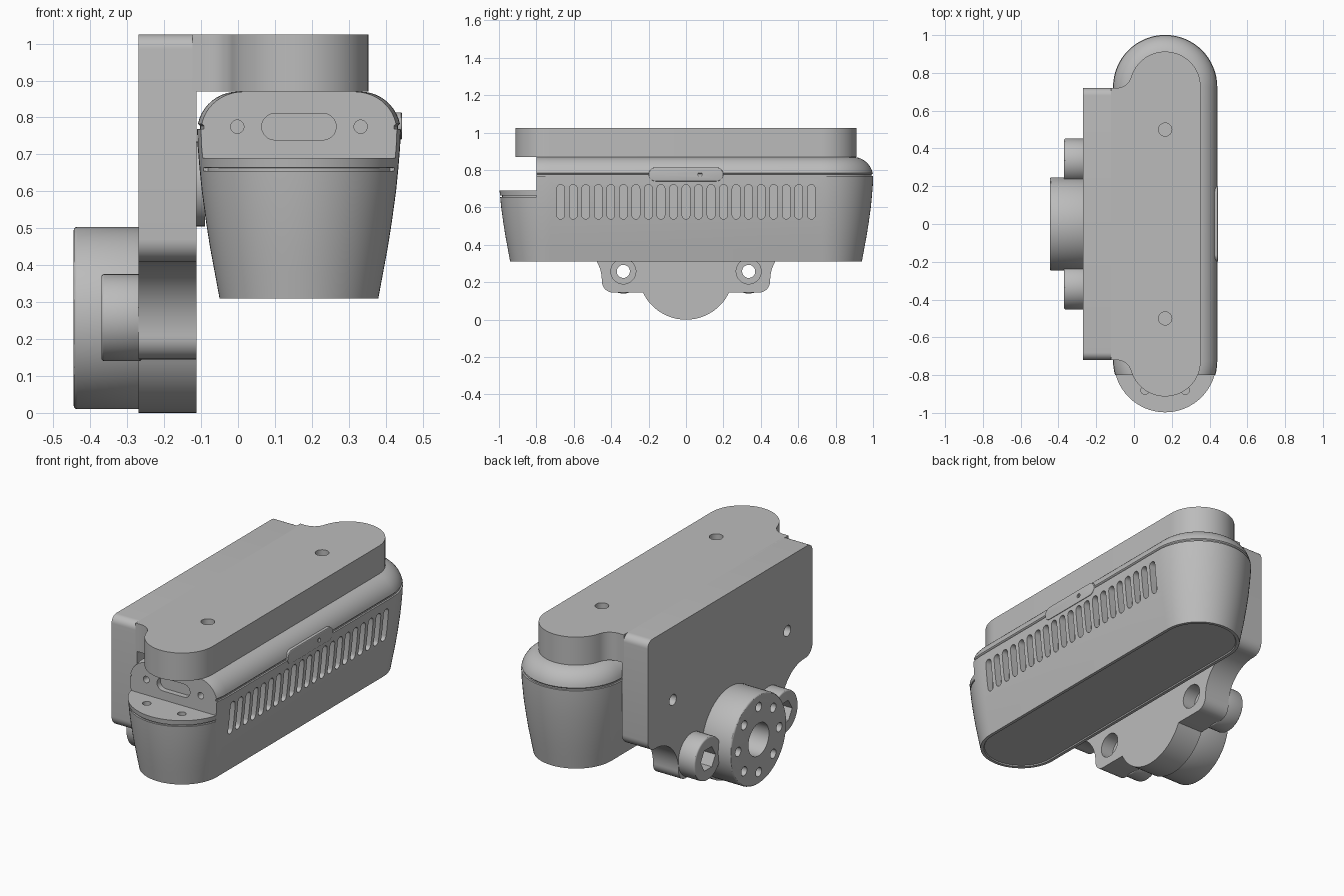
import bpy, bmesh
from math import sin, cos, pi, radians, sqrt

cube = bpy.data.objects.get("Cube")
if cube:
    bpy.data.objects.remove(cube, do_unlink=True)

grey = bpy.data.materials.new("housing grey")
grey.use_nodes = True
grey.diffuse_color = (0.5, 0.5, 0.5, 1)
grey.node_tree.nodes["Principled BSDF"].inputs["Base Color"].default_value = (0.5, 0.5, 0.5, 1)

BODY_X, SPAN = 0.165, 0.725      # body centre and half length of its straight sides
PLATE_IN, PLATE_OUT = -0.113, -0.27


def arc(cx, cy, r, a0, a1, n=12):
    angles = [radians(a0 + (a1 - a0) * i / n) for i in range(n + 1)]
    return [(cx + r * cos(a), cy + r * sin(a)) for a in angles]


def circle(cx, cy, r, n=32):
    return arc(cx, cy, r, 0, 360, n)[:-1]


def pill(cx, cy, half, r, n=10):
    """Stadium whose straight sides run along the second axis."""
    return arc(cx, cy + half, r, 0, 180, n) + arc(cx, cy - half, r, 180, 360, n)


def flip(pts):
    return [(v, u) for u, v in pts]


def make(name, bm):
    bmesh.ops.recalc_face_normals(bm, faces=bm.faces)
    mesh = bpy.data.meshes.new(name)
    bm.to_mesh(mesh)
    bm.free()
    mesh.materials.append(grey)
    ob = bpy.data.objects.new(name, mesh)
    bpy.context.collection.objects.link(ob)
    return ob


def loft(name, rings):
    """Skin closed rings of 3D points and cap both ends."""
    bm = bmesh.new()
    loops = [[bm.verts.new(p) for p in ring] for ring in rings]
    for a, b in zip(loops, loops[1:]):
        for i in range(len(a)):
            j = (i + 1) % len(a)
            bm.faces.new((a[i], a[j], b[j], b[i]))
    bm.faces.new(loops[0])
    bm.faces.new(loops[-1])
    return make(name, bm)


def prism(name, pts, axis, lo, hi):
    place = {"x": lambda u, v, w: (w, u, v),
             "y": lambda u, v, w: (u, w, v),
             "z": lambda u, v, w: (u, v, w)}[axis]
    return loft(name, [[place(u, v, w) for u, v in pts] for w in (lo, hi)])


def box(name, x0, x1, y0, y1, z0, z1):
    return prism(name, [(x0, y0), (x1, y0), (x1, y1), (x0, y1)], "z", z0, z1)


def capsule(name, profile):
    """Stack stadium rings of (height, radius)."""
    return loft(name, [[(x, y, z) for x, y in pill(BODY_X, 0, SPAN, r, 32)]
                       for z, r in profile])


def apply(ob, mod):
    bpy.context.view_layer.objects.active = ob
    bpy.ops.object.modifier_apply(modifier=mod.name)


def cut(ob, *cutters, operation="DIFFERENCE"):
    for c in cutters:
        mod = ob.modifiers.new("cut", "BOOLEAN")
        mod.operation, mod.solver, mod.object = operation, "EXACT", c
        apply(ob, mod)
        bpy.data.objects.remove(c, do_unlink=True)


def bevel(ob, width):
    mod = ob.modifiers.new("bevel", "BEVEL")
    mod.width, mod.segments, mod.limit_method = width, 3, "ANGLE"
    mod.angle_limit = radians(50)
    apply(ob, mod)


# Main body: tapered capsule with rounded shoulder and a fine seam
wall = [(0.31, 0.215), (0.38, 0.228), (0.45, 0.241), (0.52, 0.252),
        (0.6, 0.263), (0.66, 0.269), (0.72, 0.274), (0.768, 0.276)]
shoulder = [(0.76 + z, 0.166 + r) for r, z in arc(0, 0, 0.11, 12, 90, 10)]
body = capsule("body", [(0.316, 0.194), (0.31, 0.198)] + wall
               + [(0.769, 0.268), (0.777, 0.268)] + shoulder)

# Front notch with recessed connector slot and screw holes
cut(body, box("notch", -0.3, 0.6, -1.2, -0.8, 0.655, 1),
    prism("connector", flip(pill(0.775, BODY_X, 0.065, 0.036)), "y", -0.9, -0.77))
for s in (-1, 1):
    cut(body, prism("screw", circle(BODY_X + s * 0.167, 0.775, 0.018), "y", -0.9, -0.76))

# Vent slots along the outer side
for i in range(21):
    y = (i - 10) * 0.067
    cut(body, prism("vent", pill(y, 0.63, 0.071, 0.021, 8), "x", 0.39, 0.5))

# Cover on the notch floor, separated by a seam
cover = capsule("notch_cover", [(0.645, 0.258), (0.663, 0.258), (0.664, 0.269), (0.69, 0.272)])
cut(cover, box("keep", -0.3, 0.6, -1.2, -0.796, 0.6, 0.8), operation="INTERSECT")
for s in (-1, 1):
    cut(cover, prism("hole", circle(BODY_X + s * 0.107, -0.88, 0.022), "z", 0.67, 0.8))

# Long button on the side
button = prism("side_button", flip(pill(0.777, 0, 0.163, 0.037)), "x", 0.39, 0.444)
bevel(button, 0.004)
cut(button, prism("dot", circle(0.075, 0.777, 0.012, 16), "x", 0.434, 0.5))

# Bracket top: capsule shelf blended into the upright plate
R, F = 0.188, 0.08
fx = BODY_X - sqrt((R + F) ** 2 - (F - 0.005) ** 2)
tilt = 16.3
back = arc(fx, 0.72 + F, F, -90, -tilt, 10)
outline = [(PLATE_IN - 0.01, 0.72)] + back
outline += arc(BODY_X, SPAN, R, 180 - tilt, 0, 32)[1:]
outline += [(x, -y) for x, y in reversed(outline)]
shelf = prism("bracket_shelf", outline, "z", 0.87, 1.025)
for s in (-1, 1):
    cut(shelf, prism("hole", circle(BODY_X, s * 0.5, 0.035), "z", 0.93, 1.1))

# Upright plate with shoulders, lug ears and a round foot
side = arc(0.68, 0.985, 0.04, 90, 0, 8)
side += arc(0.66, 0.47, 0.06, 0, -90, 10)
side += arc(0.65, 0.21, 0.2, 90, 180, 16)
side += arc(0.39, 0.205, 0.06, 0, -90, 10)
side += arc(0, 0.255, 0.255, -25.6, -90, 24)
plate = prism("bracket_plate", side + [(-y, z) for y, z in reversed(side[:-1])],
              "x", PLATE_OUT, PLATE_IN)

# Hub with a centre bore and a ring of bolt holes
hub = prism("hub", circle(0, 0.257, 0.247, 64), "x", -0.445, PLATE_OUT + 0.01)
bevel(hub, 0.01)
cut(hub, prism("bore", circle(0, 0.257, 0.09), "x", -0.5, -0.3))
for i in range(8):
    a = i * pi / 4
    cut(hub, prism("bolt", circle(0.18 * cos(a), 0.257 + 0.18 * sin(a), 0.025, 20),
                   "x", -0.5, -0.34))

# Mirrored lugs, bosses and their holes
lugs = []
for s, word in ((-1, "front"), (1, "rear")):
    y, z = s * 0.335, 0.258
    lug = prism(word + "_lug", circle(y, z, 0.118, 40), "x", -0.37, PLATE_OUT + 0.01)
    bevel(lug, 0.008)
    cut(lug, prism("hex", circle(y, z, 0.065, 6), "x", -0.5, -0.3),
        prism("through", circle(y, z, 0.035), "x", -0.5, 0))
    cut(plate, prism("through", circle(y, z, 0.035), "x", -0.5, 0),
        prism("counterbore", circle(y, z, 0.067), "x", -0.19, 0),
        prism("screw", circle(s * 0.5, 0.62, 0.03), "x", -0.5, -0.16))
    boss = prism(word + "_boss", circle(s * 0.5, 0.62, 0.115, 40), "x", PLATE_IN - 0.01, -0.09)
    lugs += [lug, boss]

# Smooth curved walls, crisp edges
for ob in [body, cover, button, shelf, plate, hub] + lugs:
    bpy.ops.object.select_all(action="DESELECT")
    ob.select_set(True)
    bpy.context.view_layer.objects.active = ob
    bpy.ops.object.shade_smooth_by_angle(angle=radians(30))
